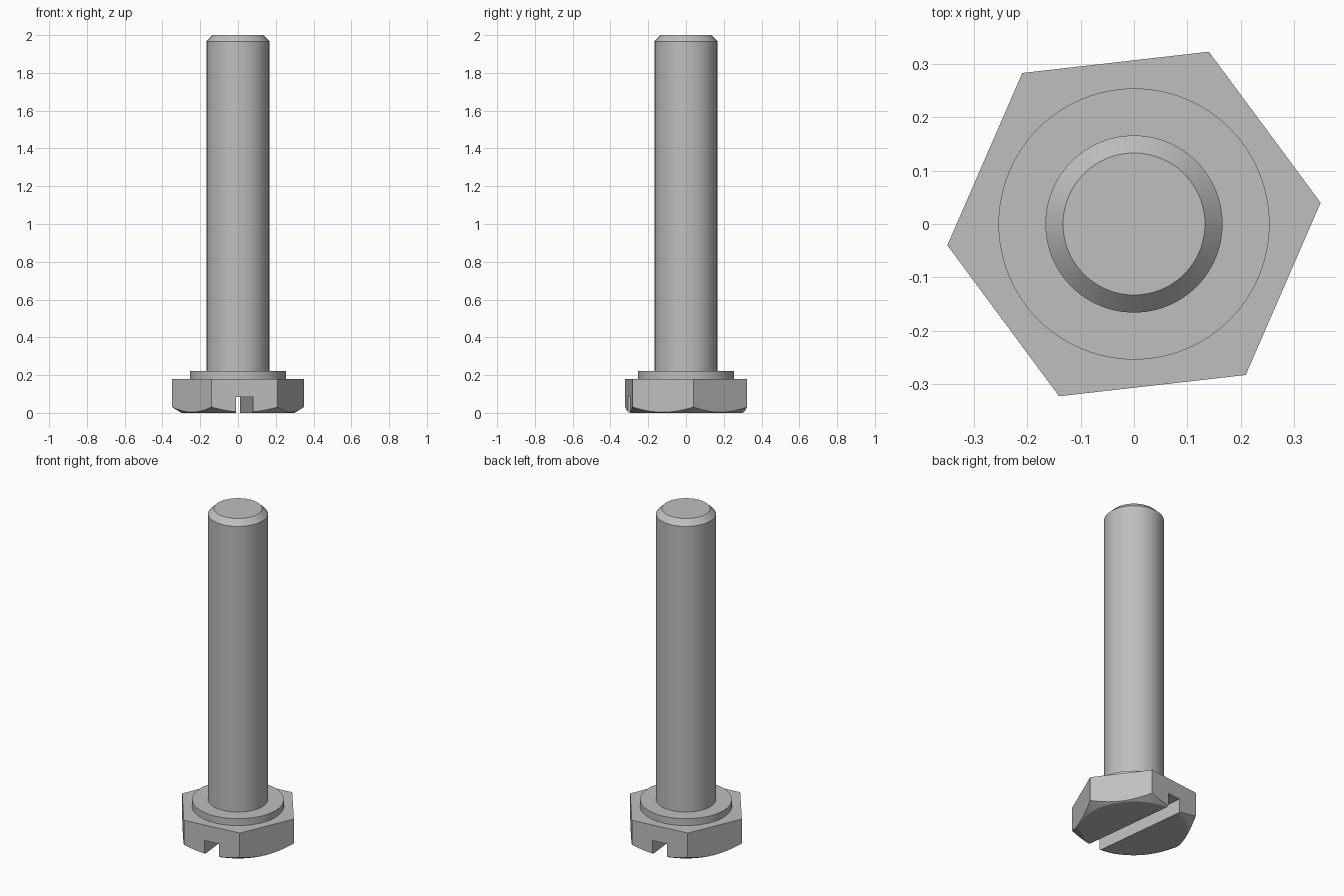
import bpy, bmesh, math
from mathutils import Matrix

if "Cube" in bpy.data.objects:
    bpy.data.objects.remove(bpy.data.objects["Cube"], do_unlink=True)

TURN = math.radians(6.5)      # twist of the hexagon and its slot
HEAD_TOP, COLLAR_TOP, TOP = 0.18, 0.222, 2.0
SHAFT_R, COLLAR_R, HEX_R = 0.166, 0.254, 0.352

steel = bpy.data.materials.new("steel grey")
steel.use_nodes = True
GREY = (0.52, 0.52, 0.52, 1)
steel.diffuse_color = GREY
steel.node_tree.nodes["Principled BSDF"].inputs["Base Color"].default_value = GREY


def finish(name, bm):
    bmesh.ops.recalc_face_normals(bm, faces=bm.faces)
    mesh = bpy.data.meshes.new(name)
    bm.to_mesh(mesh)
    bm.free()
    mesh.materials.append(steel)
    obj = bpy.data.objects.new(name, mesh)
    bpy.context.collection.objects.link(obj)
    return obj


def lathe(name, profile, steps=96):
    """Revolve (radius, height) points around z."""
    bm = bmesh.new()
    verts = [bm.verts.new((r, 0, z)) for r, z in profile]
    edges = [bm.edges.new(pair) for pair in zip(verts, verts[1:])]
    bmesh.ops.spin(bm, geom=verts + edges, cent=(0, 0, 0), axis=(0, 0, 1),
                   angle=math.tau, steps=steps, use_duplicate=False)
    bmesh.ops.remove_doubles(bm, verts=bm.verts, dist=1e-5)
    return finish(name, bm)


def select_only(obj):
    bpy.ops.object.select_all(action='DESELECT')
    obj.select_set(True)
    bpy.context.view_layer.objects.active = obj


def cut(obj, cutter, operation):
    cutter.hide_render = True
    mod = obj.modifiers.new("cut", 'BOOLEAN')
    mod.operation, mod.object, mod.solver = operation, cutter, 'EXACT'
    select_only(obj)
    bpy.ops.object.modifier_apply(modifier=mod.name)
    bpy.data.objects.remove(cutter, do_unlink=True)


# Shaft with chamfered tip
shaft = lathe("shaft", [(SHAFT_R, COLLAR_TOP), (SHAFT_R, TOP - 0.033),
                        (SHAFT_R - 0.033, TOP), (0, TOP)])

# Round collar between head and shaft
collar = lathe("collar", [(COLLAR_R, HEAD_TOP), (COLLAR_R, COLLAR_TOP),
                          (SHAFT_R, COLLAR_TOP)])

# Hexagonal head
bm = bmesh.new()
bmesh.ops.create_cone(bm, cap_ends=True, segments=6, radius1=HEX_R,
                      radius2=HEX_R, depth=HEAD_TOP)
# align one corner with the x axis, then twist
corner = max(bm.verts, key=lambda v: v.co.x).co
align = TURN - math.atan2(corner.y, corner.x)
bmesh.ops.transform(bm, verts=bm.verts, matrix=Matrix.Translation((0, 0, HEAD_TOP / 2))
                    @ Matrix.Rotation(align, 4, 'Z'))
head = finish("hex_head", bm)

# Conical chamfer around the underside of the head
FLAT_R, FAR_R = 0.298, 0.6
cone = lathe("chamfer_cutter", [(0, 0), (FLAT_R, 0),
             (FAR_R, (FAR_R - FLAT_R) * math.tan(math.radians(30))),
             (FAR_R, 0.5), (0, 0.5)])
cut(head, cone, 'INTERSECT')

# Screwdriver slot across the underside
bm = bmesh.new()
bmesh.ops.create_cube(bm, size=1, matrix=Matrix.Rotation(TURN, 4, 'Z')
                      @ Matrix.Diagonal((0.09, 1, 0.17, 1)))
cut(head, finish("slot_cutter", bm), 'DIFFERENCE')

for part in (shaft, collar, head):
    select_only(part)
    bpy.ops.object.shade_smooth_by_angle(angle=math.radians(20))
